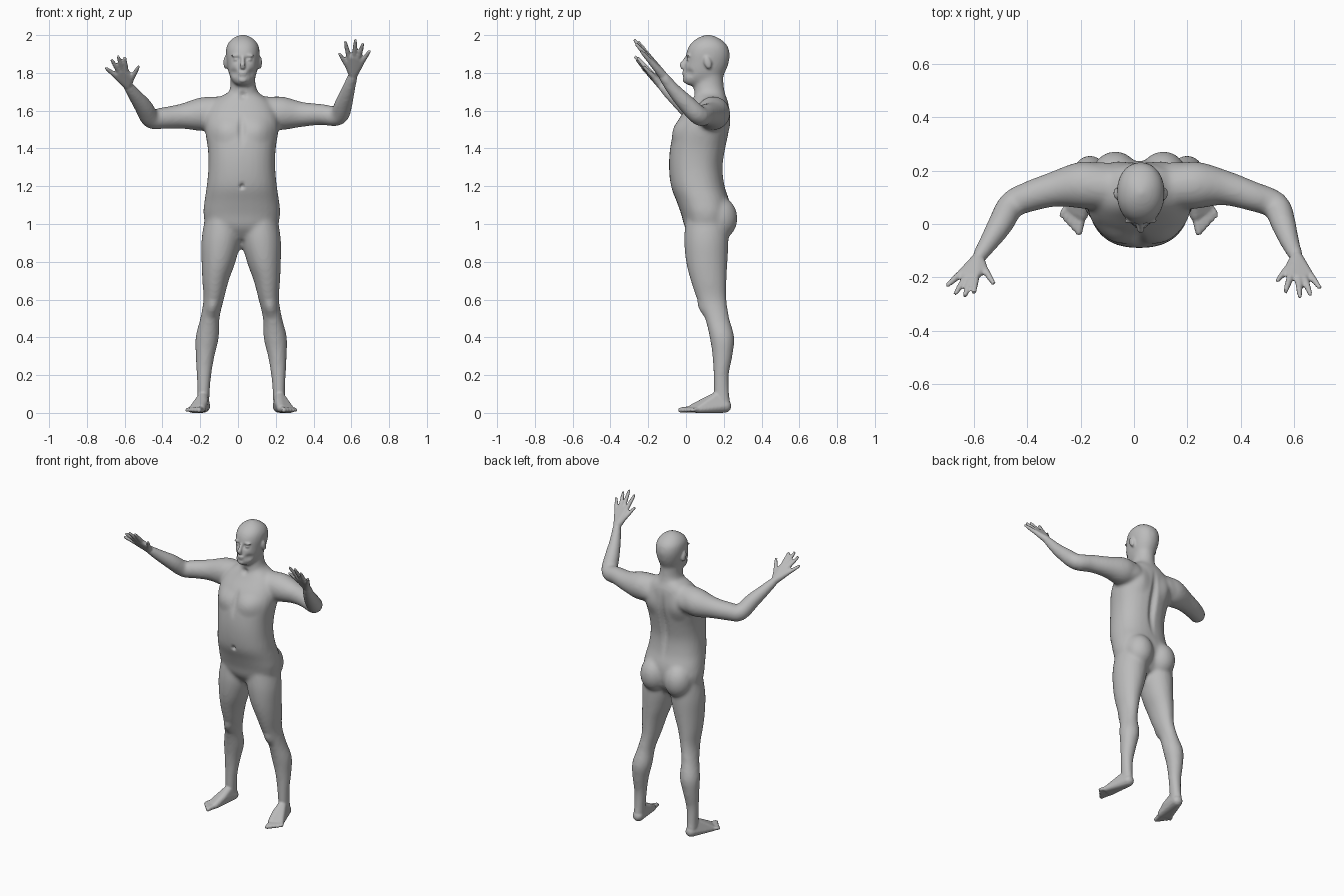
import bpy, bmesh, math
from mathutils import Vector, Matrix

default = bpy.data.objects.get("Cube")
if default:
    bpy.data.objects.remove(default, do_unlink=True)

MID = 0.02          # symmetry plane of the figure
SIDES = 28

skin = bpy.data.materials.new("grey_skin")
skin.use_nodes = True
GREY = (0.5, 0.5, 0.5, 1)
skin.diffuse_color = GREY
skin.node_tree.nodes["Principled BSDF"].inputs["Base Color"].default_value = GREY


def flow(rows, steps=4):
    """Catmull-Rom interpolation of rows of numbers."""
    rows = [Vector(r) for r in rows]
    out = []
    for i in range(len(rows) - 1):
        a, b, c = rows[max(i - 1, 0)], rows[i], rows[i + 1]
        d = rows[min(i + 2, len(rows) - 1)]
        for s in range(steps):
            t = s / steps
            out.append(b + (c - a) * (t / 2) + (a * 2 - b * 5 + c * 4 - d) * (t * t / 2)
                       + (b * 3 - a - c * 3 + d) * (t ** 3 / 2))
    return out + [rows[-1]]


def loft(bm, rings):
    """Skin a list of point rings and cap both ends."""
    loops = [[bm.verts.new(p) for p in ring] for ring in rings]
    for low, high in zip(loops, loops[1:]):
        for i in range(len(low)):
            j = (i + 1) % len(low)
            bm.faces.new((low[i], low[j], high[j], high[i]))
    bm.faces.new(loops[0][::-1])
    bm.faces.new(loops[-1])


def stack(bm, rows, power=2.0):
    """Horizontal oval sections: z, centre x, half width, front y, back y."""
    rings = []
    for z, cx, rx, front, back in flow(rows):
        ring = []
        for i in range(SIDES):
            a = math.tau * i / SIDES
            c, s = math.cos(a), math.sin(a)
            ring.append((cx + rx * math.copysign(abs(c) ** (2 / power), c),
                         (front + back) / 2
                         + (back - front) / 2 * math.copysign(abs(s) ** (2 / power), s), z))
        rings.append(ring)
    loft(bm, rings)


def tube(bm, rows):
    """Round tube along a path: x, y, z, radius."""
    rows = flow(rows)
    rings = []
    for i, row in enumerate(rows):
        along = rows[min(i + 1, len(rows) - 1)].xyz - rows[max(i - 1, 0)].xyz
        turn = along.to_track_quat('Z', 'Y')
        rings.append([row.xyz + turn @ Vector((math.cos(a), math.sin(a), 0)) * row.w
                      for a in (math.tau * k / SIDES for k in range(SIDES))])
    loft(bm, rings)


def ball(bm, centre, size, tilt=0.0):
    m = Matrix.Translation(centre) @ Matrix.Rotation(tilt, 4, 'X') @ Matrix.Diagonal((*size, 1))
    bmesh.ops.create_icosphere(bm, subdivisions=3, radius=1, matrix=m)


def hull(bm, balls):
    """Convex skin around balls: x, y, z, radius."""
    tmp = bmesh.new()
    for x, y, z, r in balls:
        bmesh.ops.create_icosphere(tmp, subdivisions=2, radius=r,
                                   matrix=Matrix.Translation((x, y, z)))
    points = [v.co.copy() for v in tmp.verts]
    tmp.clear()
    for p in points:
        tmp.verts.new(p)
    bmesh.ops.convex_hull(tmp, input=tmp.verts[:])
    bmesh.ops.delete(tmp, geom=[v for v in tmp.verts if not v.link_faces], context='VERTS')
    mesh = bpy.data.meshes.new("hull")
    tmp.to_mesh(mesh)
    tmp.free()
    bm.from_mesh(mesh)
    bpy.data.meshes.remove(mesh)


def fuse(bm, voxel, rounds):
    """Merge overlapping parts into one smooth skin."""
    bmesh.ops.recalc_face_normals(bm, faces=bm.faces[:])
    mesh = bpy.data.meshes.new("parts")
    bm.to_mesh(mesh)
    bm.free()
    obj = bpy.data.objects.new("parts", mesh)
    bpy.context.collection.objects.link(obj)
    remesh = obj.modifiers.new("fuse", 'REMESH')
    remesh.mode, remesh.voxel_size = 'VOXEL', voxel
    soften = obj.modifiers.new("soften", 'SMOOTH')
    soften.factor, soften.iterations = 0.5, rounds
    deps = bpy.context.evaluated_depsgraph_get()
    result = bpy.data.meshes.new_from_object(obj.evaluated_get(deps))
    bpy.data.objects.remove(obj, do_unlink=True)
    bpy.data.meshes.remove(mesh)
    return result


def push(bm, centre, reach, offset):
    """Sculpt stroke with a soft oval falloff."""
    for v in bm.verts:
        d = v.co - Vector(centre)
        t = sum((d[k] / reach[k]) ** 2 for k in range(3))
        if t < 1:
            v.co += Vector(offset) * (1 - t) ** 2


bm = bmesh.new()

# torso
stack(bm, [(.92, MID, .08, .04, .18), (.98, MID, .18, -.005, .22), (1.05, MID, .203, -.025, .235),
           (1.12, MID, .198, -.05, .23), (1.2, MID, .186, -.08, .205), (1.3, MID, .177, -.09, .195),
           (1.4, MID, .18, -.085, .21), (1.5, MID, .195, -.065, .23), (1.57, MID, .19, -.03, .232),
           (1.64, MID, .16, .02, .225), (1.69, .025, .09, .05, .205)], 2.3)

# neck and head
stack(bm, [(1.62, .03, .12, .04, .22), (1.68, .03, .085, .042, .21), (1.73, .027, .068, .042, .2),
           (1.78, .025, .066, .05, .198), (1.83, .025, .066, .05, .2)])
stack(bm, [(1.735, .025, .03, .005, .08), (1.75, .025, .05, -.012, .13), (1.78, .025, .068, -.015, .19),
           (1.82, .025, .079, -.012, .215), (1.86, .025, .086, -.004, .228), (1.9, .025, .09, 0, .232),
           (1.94, .025, .086, .014, .222), (1.97, .025, .068, .04, .195), (1.99, .025, .042, .072, .163),
           (2.002, .025, .014, .105, .132)], 2.15)

# legs and buttocks
for side in (-1, 1):
    leg = [(1.04, .1, .09, .0, .22), (.92, .106, .104, -.01, .225), (.8, .12, .09, 0, .22),
           (.7, .136, .07, .025, .215), (.6, .146, .054, .058, .215), (.5, .166, .051, .1, .23),
           (.4, .18, .062, .125, .256), (.3, .191, .05, .14, .246), (.2, .197, .039, .145, .227),
           (.1, .2, .033, .146, .23), (.04, .202, .034, .15, .238)]
    stack(bm, [(z, .017 + side * x, r, f, b) for z, x, r, f, b in leg])
    ball(bm, (MID + side * .09, .175, 1.03), (.092, .098, .115))

# arms, raised to different heights
tube(bm, [(-.04, .13, 1.6, .075), (-.13, .14, 1.59, .085), (-.2, .145, 1.58, .088),
          (-.3, .13, 1.57, .066), (-.4, .1, 1.56, .057), (-.46, .07, 1.557, .052),
          (-.5, 0, 1.62, .048), (-.545, -.07, 1.68, .037), (-.585, -.13, 1.735, .027)])
tube(bm, [(.08, .13, 1.6, .075), (.165, .14, 1.59, .085), (.24, .145, 1.585, .088),
          (.34, .135, 1.58, .066), (.44, .105, 1.58, .056), (.53, .07, 1.573, .052),
          (.56, 0, 1.64, .047), (.585, -.07, 1.715, .036), (.61, -.125, 1.79, .027)])

base = fuse(bm, 0.011, 8)
bm = bmesh.new()
bm.from_mesh(base)
bpy.data.meshes.remove(base)

# muscle, spine and navel modelling
push(bm, (MID, .22, 1.4), (.035, .09, .26), (0, -.022, 0))
push(bm, (MID, -.08, 1.2), (.018, .05, .022), (0, .022, 0))
push(bm, (MID, -.06, 1.5), (.03, .08, .12), (0, .012, 0))
push(bm, (.025, .03, 1.68), (.03, .04, .03), (0, .015, 0))
for side in (-1, 1):
    push(bm, (MID + side * .09, -.04, 1.5), (.09, .1, .08), (0, -.012, 0))
    push(bm, (MID + side * .11, .22, 1.54), (.08, .08, .11), (0, .014, 0))
    push(bm, (.017 + side * .15, .08, .55), (.05, .06, .06), (0, -.012, 0))
    # eye sockets and cheeks
    push(bm, (.025 + side * .034, 0, 1.872), (.032, .05, .024), (0, .018, 0))
    push(bm, (.025 + side * .05, .01, 1.8), (.035, .05, .03), (-side * .006, .008, 0))

# nose, lips, chin, eyes, brows and ears
tube(bm, [(.025, .008, 1.888, .009), (.025, -.01, 1.86, .011), (.025, -.021, 1.84, .014),
          (.025, -.012, 1.828, .013)])
ball(bm, (.025, -.01, 1.802), (.024, .011, .006))
ball(bm, (.025, -.009, 1.79), (.02, .011, .006))
ball(bm, (.025, -.002, 1.763), (.024, .016, .016))
for side in (-1, 1):
    ball(bm, (.025 + side * .034, .018, 1.87), (.016, .014, .011))
    ball(bm, (.025 + side * .034, .012, 1.892), (.028, .012, .007))
    ball(bm, (.025 + side * .09, .115, 1.855), (.012, .02, .036), .25)

# hands: palm around the knuckles, fingers fanned to their tips
hands = [((-.585, -.13, 1.735), [(-.525, -.225, 1.835), (-.6, -.258, 1.882), (-.635, -.272, 1.888),
                                 (-.67, -.262, 1.87), (-.702, -.232, 1.828)]),
         ((.61, -.125, 1.79), [(.535, -.215, 1.905), (.567, -.255, 1.967), (.622, -.276, 1.978),
                               (.662, -.267, 1.957), (.697, -.24, 1.917)])]
for wrist, tips in hands:
    wrist = Vector(wrist)
    bases = []
    for i, tip in enumerate(tips):
        tip = Vector(tip)
        root = wrist.lerp(tip, .52 if i else .36)
        bases.append((*root, .015))
        tube(bm, [(*root, .014), (*root.lerp(tip, .5), .012), (*tip, .008)])
    hull(bm, [(*wrist, .024)] + bases)

# feet: sole and instep, then toes
for side in (-1, 1):
    def at(x, y, z, r):
        return (.018 + side * x, y, z, r)
    hull(bm, [at(.2, .205, .036, .036), at(.203, .165, .085, .028), at(.2, .1, .055, .025),
              at(.212, .035, .024, .023), at(.265, .06, .017, .017)])
    for i in range(5):
        t = i / 4
        tube(bm, [at(.212 + .054 * t, .04 + .025 * t, .018, .017 - .004 * t),
                  at(.222 + .061 * t, -.01 + .055 * t, .017, .015 - .004 * t),
                  at(.226 + .064 * t, -.04 + .065 * t, .013, .012 - .003 * t)])

# final body skin
mesh = fuse(bm, 0.0065, 2)
mesh.name = "body"
mesh.materials.clear()
mesh.materials.append(skin)
mesh.polygons.foreach_set("material_index", [0] * len(mesh.polygons))
mesh.shade_smooth()
body = bpy.data.objects.new("body", mesh)
bpy.context.collection.objects.link(body)
